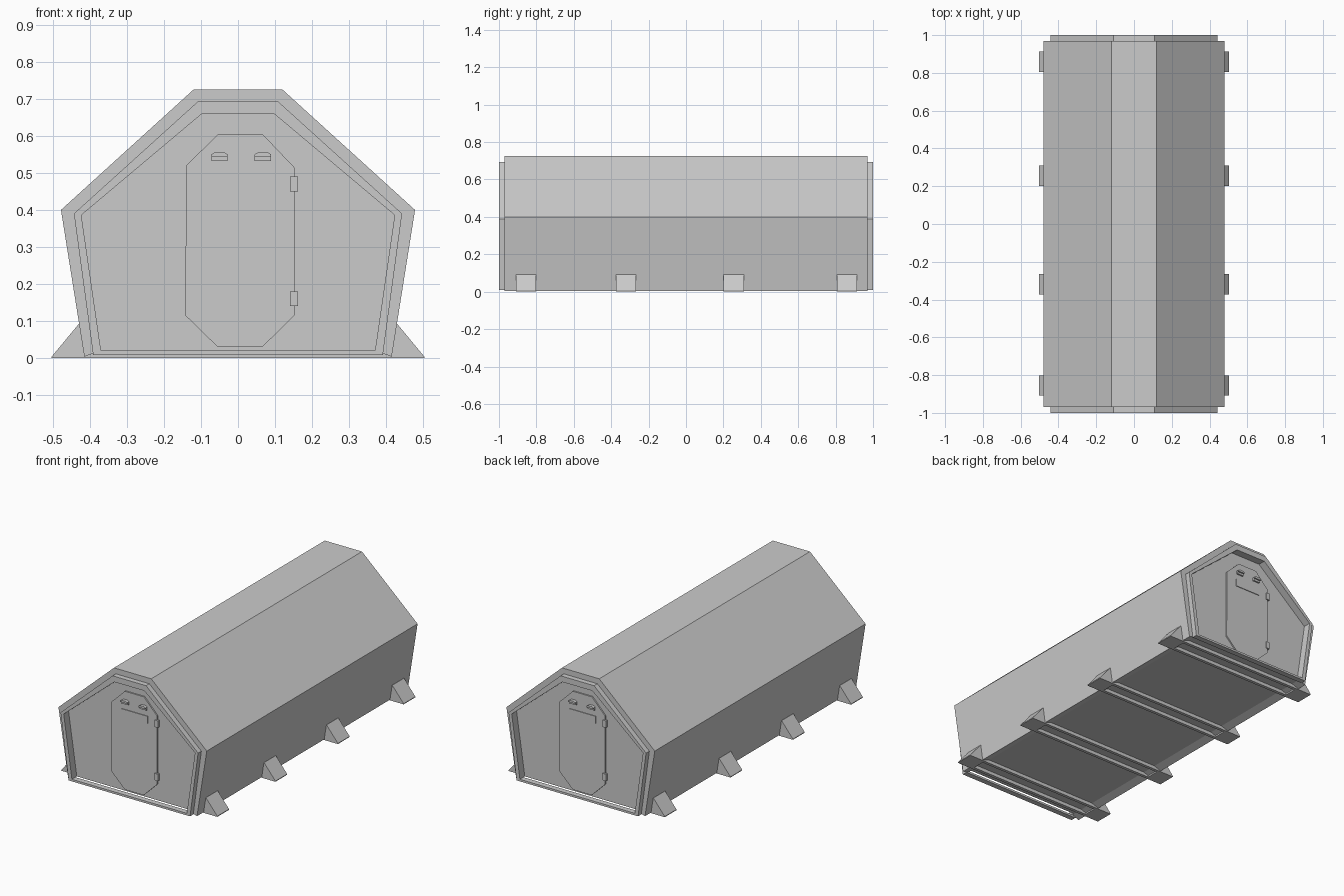
import bpy, bmesh
from math import pi
from mathutils import Matrix

if "Cube" in bpy.data.objects:
    bpy.data.objects.remove(bpy.data.objects["Cube"])

TURN = Matrix.Rotation(pi, 4, 'Z')


def finish(name, bm, turned=False):
    bmesh.ops.recalc_face_normals(bm, faces=bm.faces)
    if turned:
        bm.transform(TURN)
    me = bpy.data.meshes.new(name)
    bm.to_mesh(me)
    bm.free()
    ob = bpy.data.objects.new(name, me)
    bpy.context.collection.objects.link(ob)
    return ob


def prism(name, pts, y0, y1, turned=False):
    """Extrude an x-z profile along y."""
    bm = bmesh.new()
    a = [bm.verts.new((x, y0, z)) for x, z in pts]
    b = [bm.verts.new((x, y1, z)) for x, z in pts]
    bm.faces.new(a)
    bm.faces.new(b)
    n = len(pts)
    for i in range(n):
        j = (i + 1) % n
        bm.faces.new((a[i], a[j], b[j], b[i]))
    return finish(name, bm, turned)


def ring(name, outer, inner, y0, y1, turned=False):
    """Hollow frame between two matching profiles."""
    bm = bmesh.new()
    loops = [[bm.verts.new((x, y, z)) for x, z in p]
             for p, y in ((outer, y0), (inner, y0), (inner, y1), (outer, y1))]
    n = len(outer)
    for k in range(4):
        a, b = loops[k], loops[(k + 1) % 4]
        for i in range(n):
            j = (i + 1) % n
            bm.faces.new((a[i], a[j], b[j], b[i]))
    return finish(name, bm, turned)


def rect(x0, x1, z0, z1):
    return [(x0, z0), (x1, z0), (x1, z1), (x0, z1)]


def mirrored(half):
    return half + [(-x, z) for x, z in reversed(half)]


outer = mirrored([(0.415, 0.004), (0.478, 0.4), (0.12, 0.725)])
frame = mirrored([(0.391, 0.008), (0.443, 0.39), (0.108, 0.693)])
inner = mirrored([(0.37, 0.02), (0.423, 0.386), (0.097, 0.66)])

# Shell open underneath, and the core carrying end walls and floor
prism("shell", outer + inner[::-1], -0.97, 0.97)
prism("end_walls_and_floor", inner, -0.955, 0.955)

door = [(-0.055, 0.03), (0.066, 0.03), (0.152, 0.115), (0.152, 0.515),
        (0.068, 0.603), (-0.055, 0.603), (-0.14, 0.52), (-0.142, 0.115)]

for end, t in (("front", False), ("back", True)):
    # Raised end frame and door
    ring(end + "_frame", frame, inner, -1.0, -0.968, t)
    prism(end + "_door", door, -0.963, -0.95, t)
    prism(end + "_door_plate", rect(-0.075, 0.093, 0.455, 0.498), -0.967, -0.955, t)
    # Hinges
    for z in (0.14, 0.45):
        prism(end + "_hinge", rect(0.14, 0.162, z, z + 0.04), -0.969, -0.95, t)
    # Hooded peepholes
    for x in (-0.05, 0.067):
        prism(end + "_peephole", rect(x - 0.022, x + 0.022, 0.532, 0.544), -0.972, -0.955, t)
        prism(end + "_peephole_hood",
              [(x - 0.022, 0.544), (x + 0.022, 0.544), (x + 0.022, 0.55),
               (x + 0.012, 0.556), (x - 0.012, 0.556), (x - 0.022, 0.55)],
              -0.981, -0.955, t)

# Wedge feet joined by pairs of cross bars under the floor
for y in (-0.855, -0.32, 0.255, 0.86):
    for s in (-1, 1):
        prism("foot", [(s * 0.40, 0.0), (s * 0.503, 0.0), (s * 0.503, 0.004),
                       (s * 0.43, 0.092), (s * 0.41, 0.092)], y - 0.054, y + 0.054)
        prism("cross_bar", rect(-0.42, 0.42, 0.0, 0.025),
              y + s * 0.045 - 0.009, y + s * 0.045 + 0.009)
